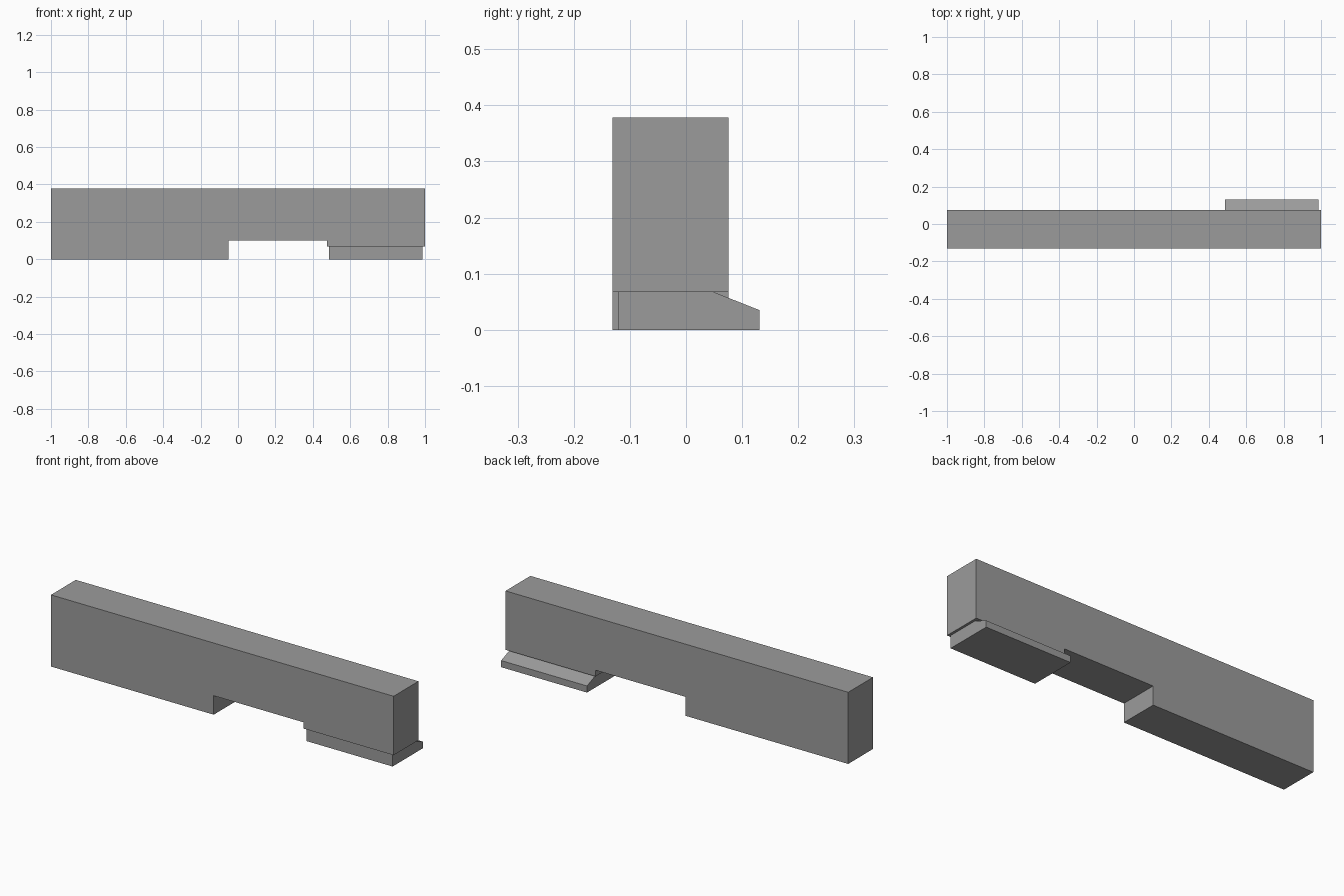
import bpy
import bmesh
from mathutils import Vector

if "Cube" in bpy.data.objects:
    bpy.data.objects.remove(bpy.data.objects["Cube"])

# Dark grey finish shared by both parts
dark_grey = bpy.data.materials.new("dark_grey")
dark_grey.diffuse_color = (0.33, 0.33, 0.33, 1)
dark_grey.use_nodes = True
dark_grey.node_tree.nodes["Principled BSDF"].inputs["Base Color"].default_value = dark_grey.diffuse_color


def extrude_profile(name, points, offset):
    """Make a closed solid by extruding a flat outline along an offset."""
    bm = bmesh.new()
    face = bm.faces.new([bm.verts.new(p) for p in points])
    new = bmesh.ops.extrude_face_region(bm, geom=[face], use_keep_orig=True)["geom"]
    moved = [g for g in new if isinstance(g, bmesh.types.BMVert)]
    bmesh.ops.translate(bm, verts=moved, vec=Vector(offset))
    bmesh.ops.recalc_face_normals(bm, faces=bm.faces[:])
    mesh = bpy.data.meshes.new(name)
    bm.to_mesh(mesh)
    bm.free()
    mesh.materials.append(dark_grey)
    obj = bpy.data.objects.new(name, mesh)
    bpy.context.collection.objects.link(obj)
    return obj


# Long wall block with a stepped opening underneath
FRONT, BACK = -0.131, 0.076
wall = [(-1, 0), (-0.05, 0), (-0.05, 0.1), (0.475, 0.1),
        (0.475, 0.067), (1, 0.067), (1, 0.378), (-1, 0.378)]
extrude_profile("main_wall", [(x, FRONT, z) for x, z in wall], (0, BACK - FRONT, 0))

# Plinth under the right end, with a sloped ledge at the back
LEFT, RIGHT = 0.486, 0.987
plinth = [(-0.121, 0), (0.131, 0), (0.131, 0.035), (0.05, 0.067), (-0.121, 0.067)]
extrude_profile("plinth", [(LEFT, y, z) for y, z in plinth], (RIGHT - LEFT, 0, 0))
